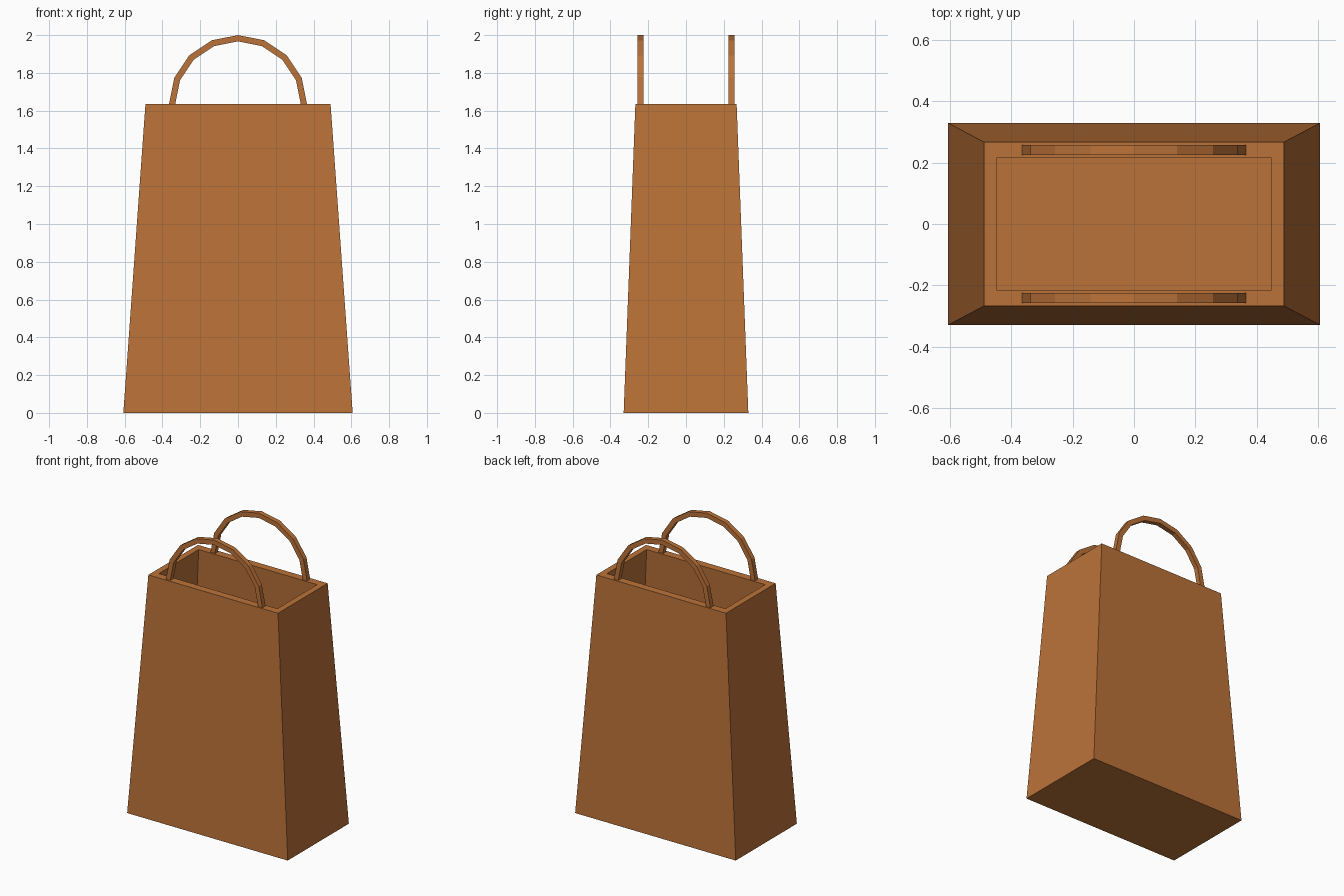
import bpy, bmesh
from math import pi, cos, sin

if "Cube" in bpy.data.objects:
    bpy.data.objects.remove(bpy.data.objects["Cube"])

TOP = 1.635      # height of the rim
FLOOR = 0.05     # height of the inner floor

mat = bpy.data.materials.new("brown_paper")
mat.diffuse_color = (0.50, 0.17, 0.04, 1)
mat.use_nodes = True
mat.node_tree.nodes["Principled BSDF"].inputs["Base Color"].default_value = mat.diffuse_color


def finish(bm, name):
    bmesh.ops.recalc_face_normals(bm, faces=bm.faces)
    mesh = bpy.data.meshes.new(name)
    bm.to_mesh(mesh)
    bm.free()
    mesh.materials.append(mat)
    obj = bpy.data.objects.new(name, mesh)
    bpy.context.collection.objects.link(obj)
    return obj


def bridge(bm, a, b):
    for i in range(4):
        j = (i + 1) % 4
        bm.faces.new((a[i], a[j], b[j], b[i]))


# Bag body: rectangular rings from outer base, over the rim, to inner floor
bm = bmesh.new()
rings = []
for hx, hy, z in ((0.607, 0.33, 0), (0.49, 0.268, TOP),
                  (0.448, 0.215, TOP), (0.56, 0.275, FLOOR)):
    rings.append([bm.verts.new((sx * hx, sy * hy, z))
                  for sx, sy in ((-1, -1), (1, -1), (1, 1), (-1, 1))])
for a, b in zip(rings, rings[1:]):
    bridge(bm, a, b)
bm.faces.new(rings[0])
bm.faces.new(rings[-1])
finish(bm, "bag_body")


# Handles: square section swept round a low-poly half circle
def handle(name, y, outer=0.365, inner=0.332, half=0.0165, steps=8):
    bm = bmesh.new()
    sections = []
    for i in range(steps + 1):
        a = pi * i / steps
        sections.append([bm.verts.new((r * cos(a), y + d, TOP + r * sin(a)))
                         for r, d in ((outer, -half), (outer, half),
                                      (inner, half), (inner, -half))])
    for a, b in zip(sections, sections[1:]):
        bridge(bm, a, b)
    bm.faces.new(sections[0])
    bm.faces.new(sections[-1])
    finish(bm, name)


handle("front_handle", -0.241)
handle("back_handle", 0.241)
